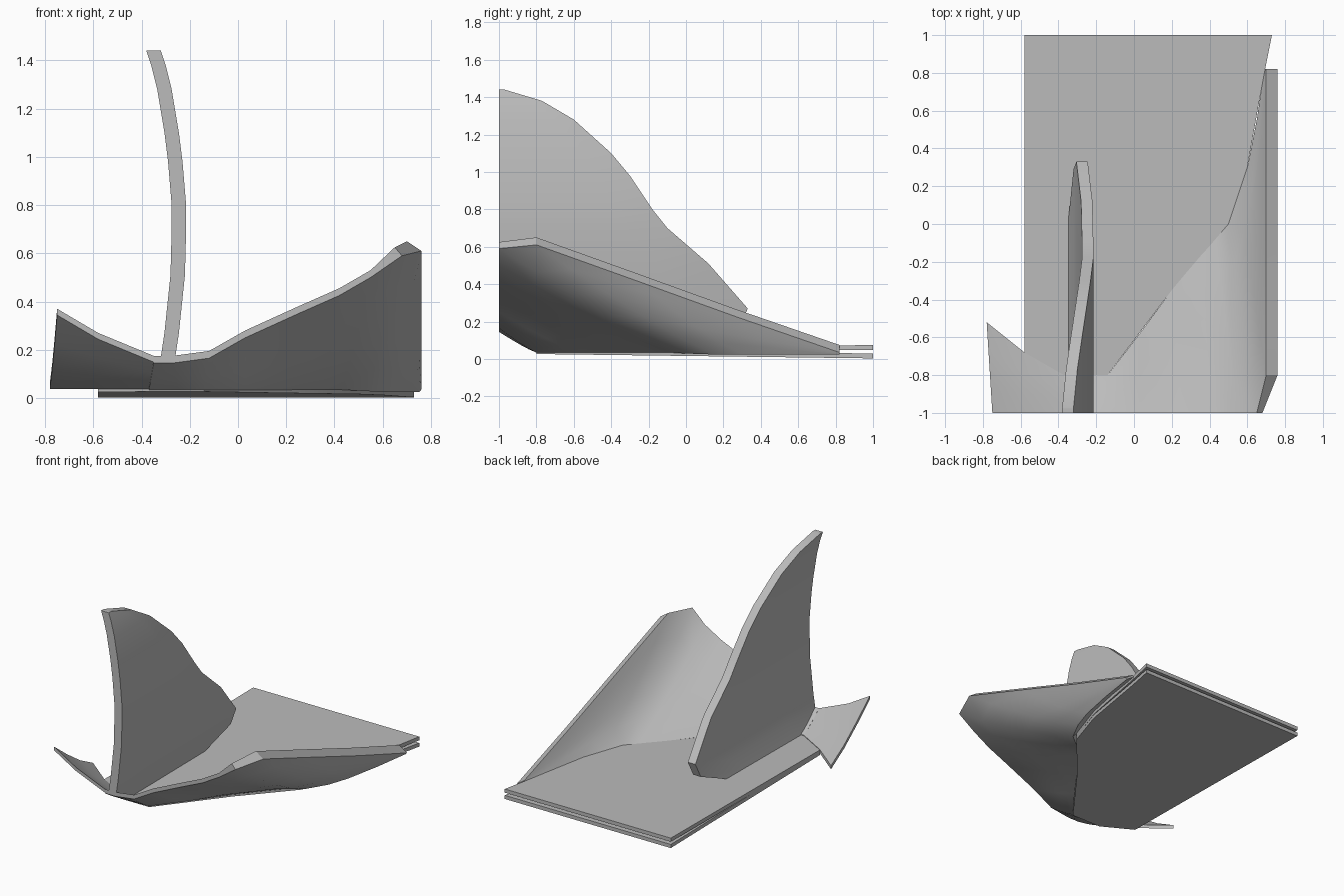
import bpy
import bmesh
from mathutils import Vector

cube = bpy.data.objects.get("Cube")
if cube:
    bpy.data.objects.remove(cube)

grey = bpy.data.materials.new("plain grey")
grey.use_nodes = True
grey.diffuse_color = (0.5, 0.5, 0.5, 1)
grey.node_tree.nodes["Principled BSDF"].inputs["Base Color"].default_value = (0.5, 0.5, 0.5, 1)


def finish(name, bm, angle):
    bmesh.ops.recalc_face_normals(bm, faces=bm.faces)
    mesh = bpy.data.meshes.new(name)
    bm.to_mesh(mesh)
    bm.free()
    obj = bpy.data.objects.new(name, mesh)
    bpy.context.collection.objects.link(obj)
    mesh.materials.append(grey)
    bpy.ops.object.select_all(action='DESELECT')
    obj.select_set(True)
    bpy.context.view_layer.objects.active = obj
    bpy.ops.object.shade_smooth_by_angle(angle=angle)
    return obj


def thick_sheet(name, rows, offsets, angle=0.6):
    """Closed sheet: a grid of points and its copy moved by one offset per column."""
    bm = bmesh.new()
    top = [[bm.verts.new(p) for p in row] for row in rows]
    low = [[bm.verts.new(Vector(p) + Vector(o)) for p, o in zip(row, offsets)] for row in rows]
    n, m = len(rows), len(rows[0])
    for grid in (top, low):
        for i in range(n - 1):
            for j in range(m - 1):
                bm.faces.new((grid[i][j], grid[i][j + 1], grid[i + 1][j + 1], grid[i + 1][j]))
    ring = [(0, j) for j in range(m)] + [(i, m - 1) for i in range(1, n)]
    ring += [(n - 1, j) for j in range(m - 2, -1, -1)] + [(i, 0) for i in range(n - 2, 0, -1)]
    for (a, b), (c, d) in zip(ring, ring[1:] + ring[:1]):
        bm.faces.new((top[a][b], top[c][d], low[c][d], low[a][b]))
    return finish(name, bm, angle)


def plate(name, outline, height, thickness):
    """Flat plate whose top height follows a function of y."""
    bm = bmesh.new()
    top = [bm.verts.new((x, y, height(y))) for x, y in outline]
    low = [bm.verts.new((x, y, height(y) - thickness)) for x, y in outline]
    bm.faces.new(top)
    bm.faces.new(low[::-1])
    for i in range(len(top)):
        k = (i + 1) % len(top)
        bm.faces.new((top[i], top[k], low[k], low[i]))
    return finish(name, bm, 0.5)


# Two stacked base plates, parted at the back edge
crease = [(-0.58, -0.68), (-0.37, -0.8), (-0.14, -0.8), (0.2, -0.35), (0.5, 0), (0.6, 0.3), (0.69, 0.8)]
back = [(0.73, 1), (-0.58, 1)]
plate("upper_plate", crease + back, lambda y: 0.066 + 0.008 * y, 0.026)
plate("lower_plate", crease + back, lambda y: 0.042 - 0.013 * y, 0.026)

# Flared skirt from the floor crease up to the front and side rim
foot = [(-0.37, -0.8), (-0.25, -0.8), (-0.14, -0.8), (0.03, -0.58), (0.2, -0.35), (0.35, -0.17),
        (0.43, -0.08), (0.5, 0), (0.55, 0.15), (0.6, 0.3), (0.65, 0.55), (0.69, 0.82)]
rim = [(-0.35, -1, 0.175), (-0.27, -1, 0.175), (-0.12, -1, 0.195), (0.03, -1, 0.28),
       (0.25, -1, 0.38), (0.42, -1, 0.455), (0.55, -1, 0.53), (0.65, -1, 0.625),
       (0.7, -0.8, 0.65), (0.7, -0.27, 0.46), (0.7, 0.27, 0.265), (0.7, 0.82, 0.075)]


def loft(lower, upper, steps, bend):
    rows = []
    for i in range(steps + 1):
        t = i / steps
        rows.append([Vector((a[0] + (b[0] - a[0]) * t, a[1] + (b[1] - a[1]) * t,
                             0.064 + (b[2] - 0.064) * t ** bend)) for a, b in zip(lower, upper)])
    return rows


drop = [(0, 0, -0.03)] * 7 + [(0.03, 0, -0.035)] + [(0.06, 0, -0.04)] * 4
thick_sheet("flared_skirt", loft(foot, rim, 5, 1.15), drop, 0.5)

# Small upturned wing at the other front corner
wing_foot = [(-0.78, -0.52), (-0.58, -0.68), (-0.37, -0.8)]
wing_rim = [(-0.75, -1, 0.37), (-0.58, -1, 0.27), (-0.35, -1, 0.175)]
thick_sheet("side_wing", loft(wing_foot, wing_rim, 3, 1.2), [(0, 0, -0.026)] * 3, 0.5)

# Tall bowed fin: height, front y, back y, sideways position
fin = [(0.05, -0.8, 0.0, -0.32), (0.17, -1, 0.29, -0.29), (0.27, -1, 0.33, -0.275),
       (0.51, -1, 0.12, -0.25), (0.7, -1, -0.1, -0.245), (0.8, -1, -0.18, -0.245),
       (0.98, -1, -0.3, -0.26), (1.1, -1, -0.4, -0.275), (1.28, -1, -0.6, -0.305),
       (1.38, -1, -0.77, -0.33), (1.44, -1, -0.97, -0.35)]
fin_rows = [[(x - 0.03, f + (b - f) * t / 4, z) for t in range(5)] for z, f, b, x in fin]
thick_sheet("tall_fin", fin_rows, [(0.06, 0, 0)] * 5, 0.6)
